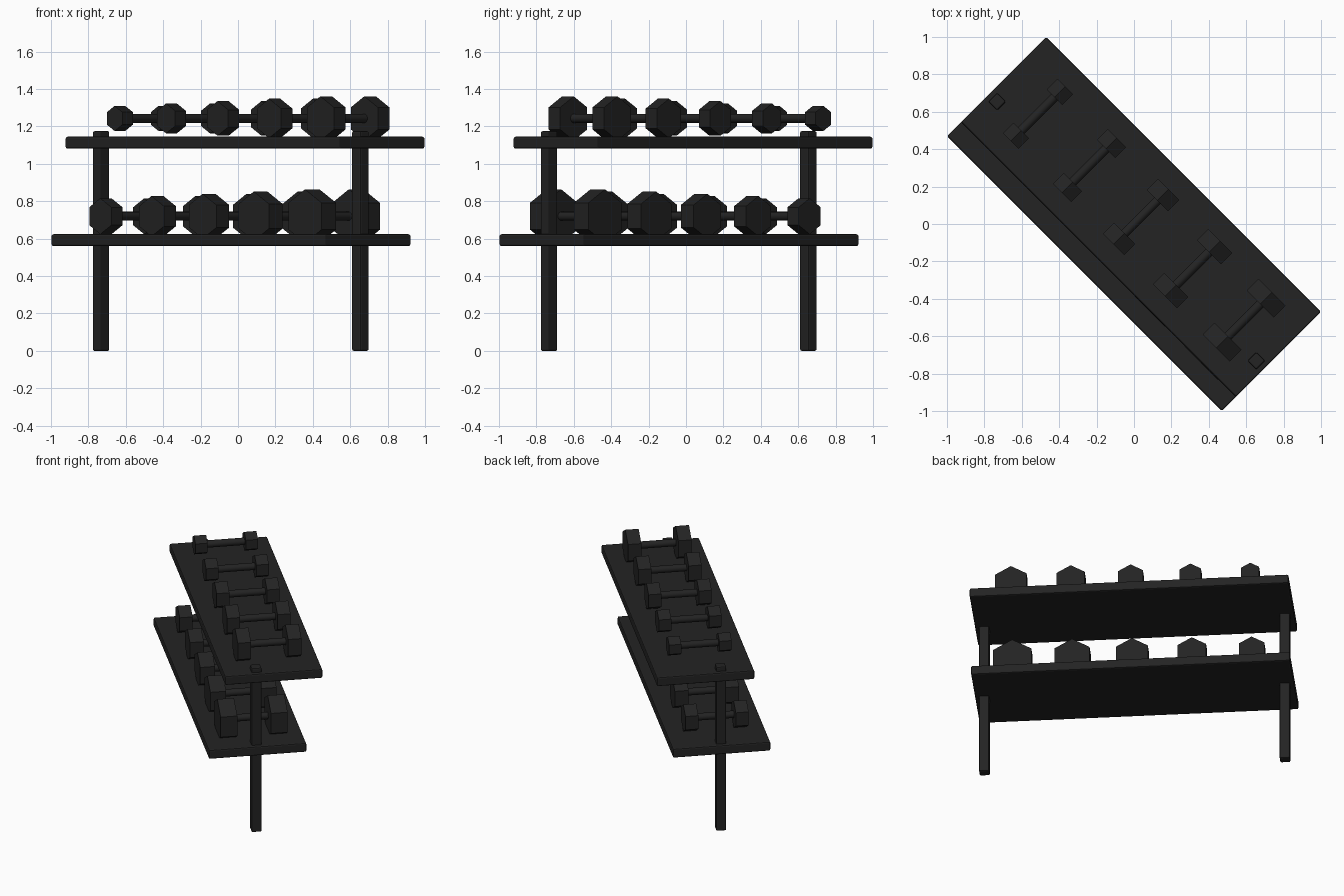
import bpy
import math
from mathutils import Matrix

if "Cube" in bpy.data.objects:
    bpy.data.objects.remove(bpy.data.objects["Cube"])

# Single dark finish
black = bpy.data.materials.new("matte black")
black.use_nodes = True
color = (0.017, 0.017, 0.017, 1)
black.diffuse_color = color
black.node_tree.nodes["Principled BSDF"].inputs["Base Color"].default_value = color

# The rack stands diagonally: local x runs along it, local y across it
TURN = Matrix.Rotation(math.radians(-45), 4, "Z")


def finish(name, matrix, bevel=0.0):
    obj = bpy.context.object
    obj.name = name
    obj.data.materials.append(black)
    obj.matrix_world = TURN @ matrix
    if bevel:
        mod = obj.modifiers.new("soft edges", "BEVEL")
        mod.width = bevel
        mod.segments = 2
    return obj


def box(name, center, size, bevel):
    bpy.ops.mesh.primitive_cube_add(size=1)
    bpy.context.object.data.transform(Matrix.Diagonal((*size, 1)))
    finish(name, Matrix.Translation(center), bevel)


def rod(name, center, radius, length, sides):
    # Prism lying across the rack; six-sided ones rest with a corner upward
    bpy.ops.mesh.primitive_cylinder_add(vertices=sides, radius=radius, depth=length)
    lie_down = Matrix.Rotation(math.radians(90), 4, "X")
    return finish(name, Matrix.Translation(center) @ lie_down)


def dumbbell(name, x, y, z, radius, thickness):
    rod(name + "_bar", (x, y, z), 0.024, 0.332, 16)
    bpy.ops.object.shade_smooth_by_angle()
    for side, end in ((-1, "front"), (1, "back")):
        rod(f"{name}_{end}_head", (x, y + side * 0.166, z), radius, thickness, 6)


# Posts
for side, label in ((-1, "left_end"), (1, "right_end")):
    box(label + "_post", (side * 0.98, -0.055, 0.5875), (0.066, 0.066, 1.175), 0.008)

# Shelves, each with a row of dumbbells growing in size
# name, y, shelf z, bar z, smallest and largest head radius, head thickness
ROWS = (
    ("lower", -0.053, 0.592, 0.72, 0.096, 0.144, 0.085, 0.11),
    ("upper", 0.053, 1.113, 1.243, 0.067, 0.118, 0.08, 0.088),
)
for name, y, shelf_z, bar_z, r0, r1, t0, t1 in ROWS:
    box(name + "_shelf", (0, y, shelf_z), (2.079, 0.643, 0.064), 0.009)
    for i in range(5):
        f = i / 4
        dumbbell(f"{name}_dumbbell_{i + 1}", (i - 2) * 0.39, y, bar_z,
                 r0 + (r1 - r0) * f, t0 + (t1 - t0) * f)
